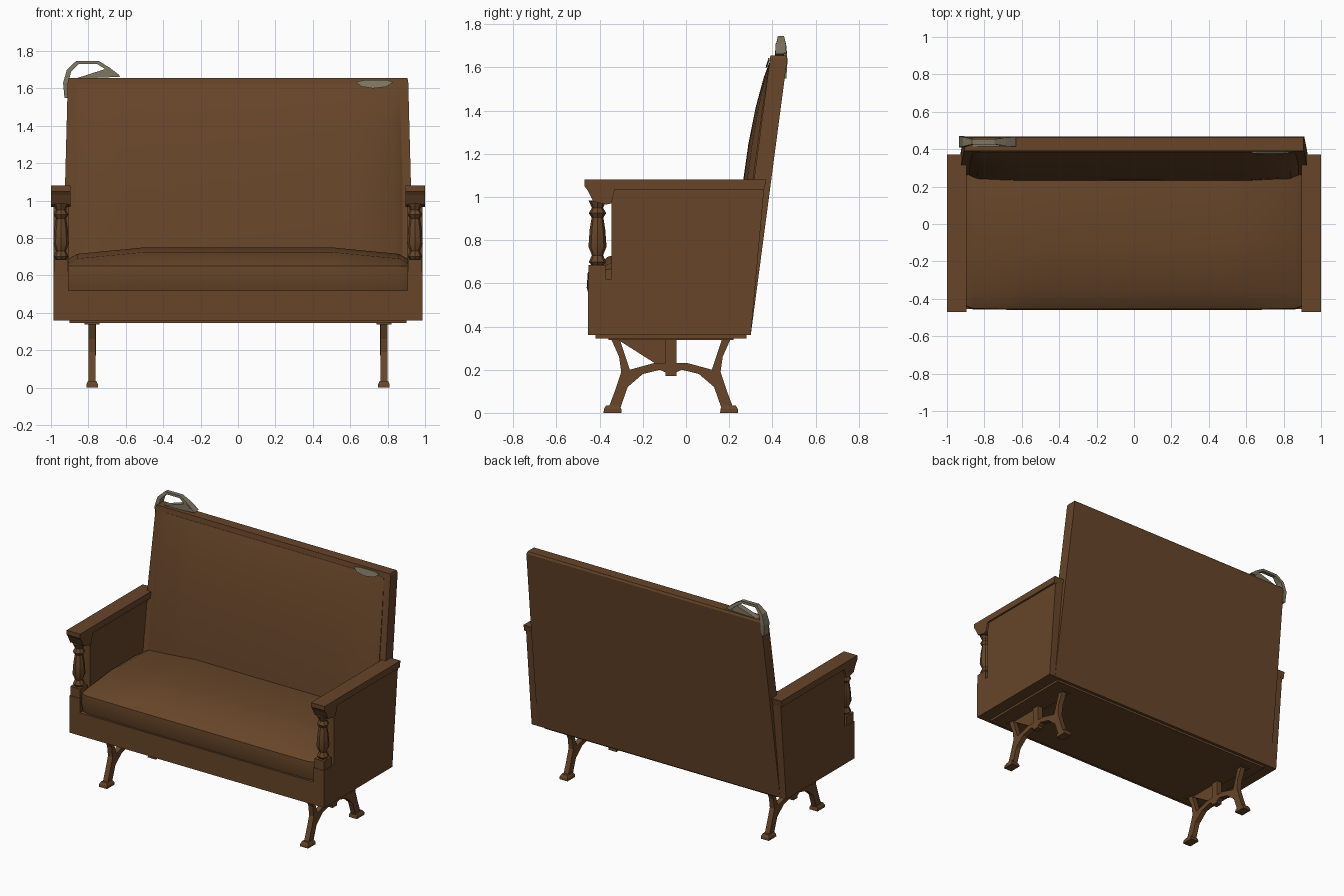
import bpy, bmesh, math


def material(name, rgb):
    m = bpy.data.materials.new(name)
    m.diffuse_color = (*rgb, 1)
    return m


BROWN = material("brown wood and leather", (0.135, 0.060, 0.022))
GREY = material("worn grey metal", (0.21, 0.18, 0.12))


def loft(name, sections, mat=BROWN, smooth=False):
    """Skin a list of matching closed sections and cap both ends."""
    bm = bmesh.new()
    rings = [[bm.verts.new(p) for p in s] for s in sections]
    n = len(rings[0])
    for a, b in zip(rings, rings[1:]):
        for i in range(n):
            j = (i + 1) % n
            bm.faces.new((a[i], a[j], b[j], b[i]))
    bm.faces.new(rings[0])
    bm.faces.new(rings[-1][::-1])
    bmesh.ops.recalc_face_normals(bm, faces=bm.faces)
    me = bpy.data.meshes.new(name)
    bm.to_mesh(me)
    bm.free()
    me.materials.append(mat)
    ob = bpy.data.objects.new(name, me)
    bpy.context.collection.objects.link(ob)
    if smooth:
        bpy.ops.object.select_all(action='DESELECT')
        ob.select_set(True)
        bpy.context.view_layer.objects.active = ob
        bpy.ops.object.shade_smooth_by_angle(angle=math.radians(30))
    return ob


def prism(name, yz, x0, x1, mat=BROWN):
    return loft(name, [[(x, y, z) for y, z in yz] for x in (x0, x1)], mat)


def box(name, x0, x1, y0, y1, z0, z1):
    return prism(name, [(y0, z0), (y1, z0), (y1, z1), (y0, z1)], x0, x1)


def rear(z):
    """Rear plane of the leaning back."""
    return 0.30 + (z - 0.36) * 0.132


# Leaning back frame, slightly narrower at the top
loft("back_frame", [[(-w, rear(z) - 0.08, z), (w, rear(z) - 0.08, z),
                     (w, rear(z) - e, z), (-w, rear(z) - e, z)]
                    for z, w, e in ((0.36, 0.94, 0), (1.07, 0.925, 0),
                                    (1.64, 0.91, 0), (1.655, 0.905, 0.008))])

# Padded back: bulging slices from bottom to top
slices = []
for z, bulge, w in ((0.60, 0.03, 0.88), (0.80, 0.042, 0.88), (1.05, 0.050, 0.88),
                    (1.25, 0.048, 0.875), (1.42, 0.036, 0.87), (1.55, 0.018, 0.865),
                    (1.62, 0.002, 0.86)):
    f = rear(z) - 0.08
    ring = [(-w, f + 0.02, z)]
    for u, k in ((-1, 0.1), (-0.95, 0.65), (-0.7, 0.95), (0, 1),
                 (0.7, 0.95), (0.95, 0.65), (1, 0.1)):
        ring.append((w * u, f - bulge * k, z))
    slices.append(ring + [(w, f + 0.02, z)])
loft("back_cushion", slices, smooth=True)

# Seat box and cushion
box("seat_base", -0.91, 0.91, -0.455, 0.30, 0.36, 0.52)
box("under_board", -0.90, 0.90, -0.42, 0.28, 0.345, 0.362)
loft("seat_cushion", [[(x, -0.44 + d, 0.51), (x, -0.46 + d, 0.58), (x, -0.455 + d, 0.65),
                       (x, -0.36, h - 0.025), (x, -0.1, h), (x, 0.15, h),
                       (x, 0.29, h - 0.015), (x, 0.29, 0.51)]
                      for x, h, d in ((-0.905, 0.69, 0.02), (-0.86, 0.715, 0.003),
                                      (-0.5, 0.75, 0), (0.5, 0.75, 0),
                                      (0.86, 0.715, 0.003), (0.905, 0.69, 0.02))],
     smooth=True)

# Half outline of a leg, measured outward from its centre post
LEG = [(0.29, 0.02), (0.26, 0.10), (0.23, 0.19), (0.24, 0.26), (0.28, 0.35),
       (0.24, 0.35), (0.19, 0.20), (0.08, 0.23), (0, 0.23), (0, 0.175),
       (0.05, 0.20), (0.13, 0.18), (0.20, 0.12), (0.235, 0.02)]
MID = -0.07

for s, side in ((-1, "left"), (1, "right")):
    # Side panel with a notch for the turned post and a recessed inner face
    panel = prism(side + "_side_panel",
                  [(-0.455, 0.36), (0.30, 0.36), (0.362, 1.04), (-0.345, 1.04),
                   (-0.345, 0.62), (-0.455, 0.62)], s * 0.905, s * 0.987)
    bm = bmesh.new()
    bm.from_mesh(panel.data)
    bm.normal_update()
    inner = [f for f in bm.faces if f.normal.x * s < -0.9]
    bmesh.ops.inset_region(bm, faces=inner, thickness=0.05, depth=-0.015)
    bm.to_mesh(panel.data)
    bm.free()

    # Armrest with a scrolled front bracket
    prism(side + "_armrest",
          [(-0.47, 1.08), (0.372, 1.08), (0.362, 1.035), (-0.33, 1.035), (-0.345, 0.97),
           (-0.37, 0.965), (-0.43, 0.98), (-0.455, 1.03), (-0.47, 1.05)],
          s * 0.895, s * 1.0)

    # Turned front post on a square block
    px, py = s * 0.946, -0.41
    box(side + "_post_block", px - 0.038, px + 0.038, py - 0.042, py + 0.038, 0.61, 0.685)
    loft(side + "_turned_post",
         [[(px + r * math.cos(a * math.pi / 4), py + r * math.sin(a * math.pi / 4), z)
           for a in range(8)]
          for r, z in ((0.025, 0.68), (0.040, 0.70), (0.026, 0.73), (0.042, 0.77),
                       (0.036, 0.85), (0.027, 0.905), (0.040, 0.925), (0.026, 0.95),
                       (0.042, 0.985))], smooth=True)

    # Arched leg: mirrored halves, feet, centre post, mounting plate and brace
    lx = s * 0.78
    for d, end in ((-1, "front"), (1, "rear")):
        prism(f"{side}_{end}_leg", [(MID + d * q, z) for q, z in LEG],
              lx - 0.018, lx + 0.018)
        fy = MID + d * 0.27
        loft(f"{side}_{end}_foot",
             [[(lx - a, fy - b, z), (lx + a, fy - b, z), (lx + a, fy + b, z),
               (lx - a, fy + b, z)]
              for a, b, z in ((0.031, 0.042, 0), (0.031, 0.040, 0.018),
                              (0.022, 0.030, 0.035))])
    box(side + "_leg_post", lx - 0.02, lx + 0.02, MID - 0.025, MID + 0.025, 0.172, 0.35)
    box(side + "_leg_plate", lx - 0.04, lx + 0.04, -0.36, 0.22, 0.338, 0.348)
    prism(side + "_leg_brace", [(-0.33, 0.348), (-0.12, 0.215), (MID, 0.215), (MID, 0.348)],
          lx - 0.006, lx + 0.006)

# Metal grab handle on the top corner: bent strip and its wedge foot
strip = [(-0.928, 1.55, -0.906, 1.55, 0.025), (-0.935, 1.63, -0.908, 1.63, 0.03),
         (-0.915, 1.70, -0.892, 1.69, 0.025), (-0.865, 1.747, -0.853, 1.73, 0.014),
         (-0.745, 1.747, -0.752, 1.73, 0.014), (-0.685, 1.71, -0.705, 1.70, 0.022),
         (-0.63, 1.668, -0.67, 1.665, 0.025)]
loft("grab_handle", [[(a, 0.44 - w, b), (c, 0.44 - w, d), (c, 0.44 + w, d), (a, 0.44 + w, b)]
                     for a, b, c, d, w in strip], GREY)
loft("handle_foot", [[(-0.87, y, 1.652), (-0.63, y, 1.662), (-0.69, y, 1.71)]
                     for y in (0.415, 0.455)], GREY)

# Worn patch near the upper right of the padded back
patch = [(0.63, 1.635), (0.66, 1.610), (0.72, 1.600), (0.79, 1.608), (0.83, 1.632),
         (0.80, 1.645), (0.68, 1.645)]
loft("worn_patch", [[(x, rear(z) - 0.08 - t - max(0, 1.625 - z) * 0.25, z) for x, z in patch]
                    for t in (0.002, 0.009)], GREY)
